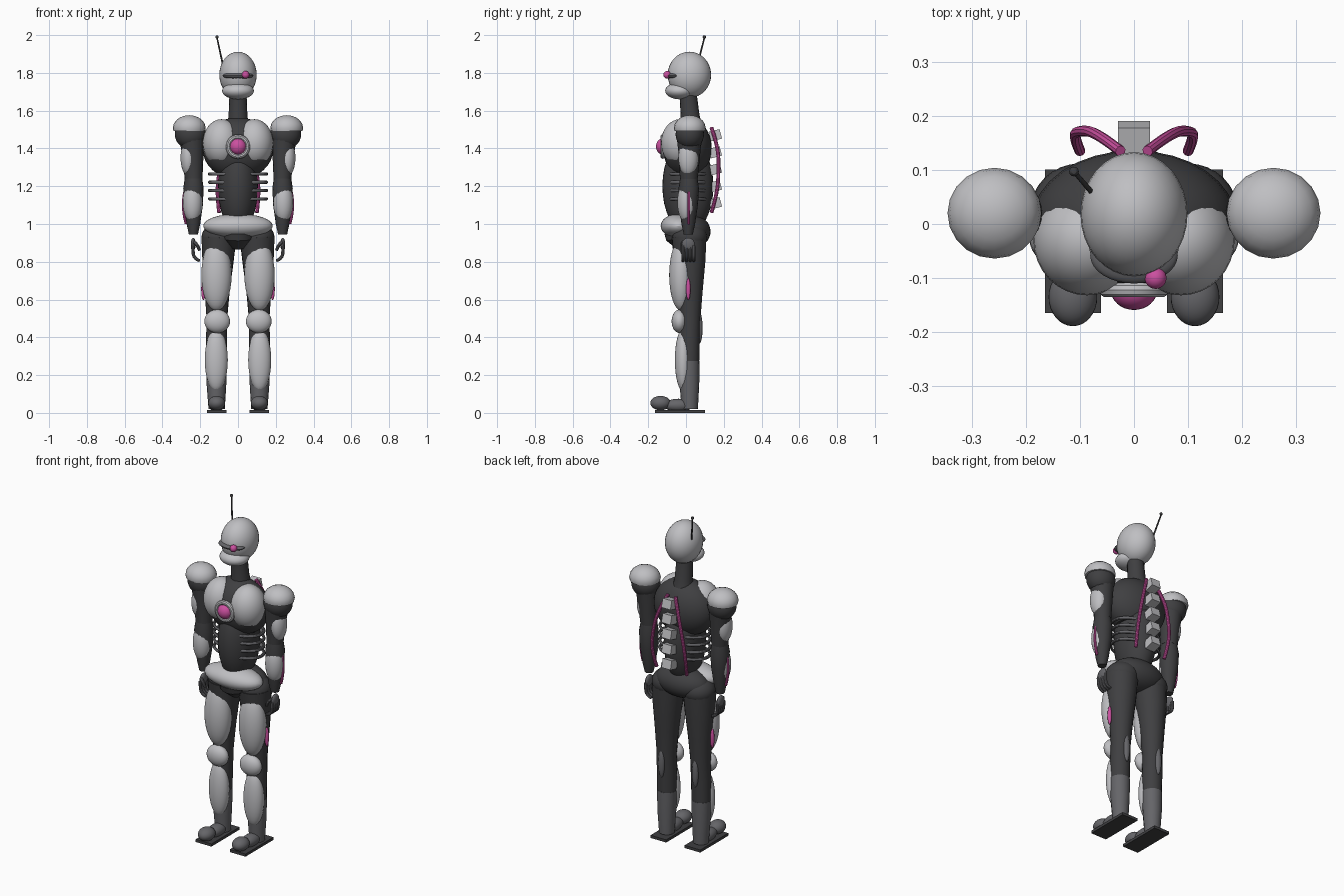
import bpy, bmesh
from mathutils import Matrix, Vector, Euler

cube = bpy.data.objects.get("Cube")
if cube:
    bpy.data.objects.remove(cube, do_unlink=True)


def material(name, r, g, b):
    m = bpy.data.materials.new(name)
    m.use_nodes = True
    m.diffuse_color = (r, g, b, 1)
    m.node_tree.nodes["Principled BSDF"].inputs["Base Color"].default_value = (r, g, b, 1)
    return m


LIGHT = material("light_grey", .52, .52, .54)
MID = material("mid_grey", .13, .13, .14)
DARK = material("dark_grey", .05, .05, .053)
PINK = material("pink", .6, .08, .35)


def finish(name, bm, mat, smooth=True):
    mesh = bpy.data.meshes.new(name)
    bmesh.ops.recalc_face_normals(bm, faces=bm.faces)
    bm.to_mesh(mesh)
    bm.free()
    mesh.materials.append(mat)
    ob = bpy.data.objects.new(name, mesh)
    bpy.context.collection.objects.link(ob)
    if smooth:
        bpy.ops.object.select_all(action="DESELECT")
        ob.select_set(True)
        bpy.context.view_layer.objects.active = ob
        bpy.ops.object.shade_smooth_by_angle()
    return ob


# ellipsoid, optionally cut flat below a height
def blob(name, loc, size, mat, floor=None, segs=32):
    bm = bmesh.new()
    bmesh.ops.create_uvsphere(bm, u_segments=segs, v_segments=segs // 2, radius=1)
    bmesh.ops.transform(bm, matrix=Matrix.LocRotScale(Vector(loc), None, Vector(size)), verts=bm.verts)
    if floor is not None:
        bmesh.ops.bisect_plane(bm, geom=bm.verts[:] + bm.edges[:] + bm.faces[:],
                               plane_co=(0, 0, floor), plane_no=(0, 0, -1), clear_outer=True)
        bmesh.ops.holes_fill(bm, edges=[e for e in bm.edges if e.is_boundary], sides=0)
    return finish(name, bm, mat)


# round tube through points (x, y, z, radius)
def tube(name, points, mat, smooth_path=False, sides=6):
    curve = bpy.data.curves.new(name, "CURVE")
    curve.dimensions = "3D"
    curve.bevel_depth = 1
    curve.bevel_resolution = sides
    curve.use_fill_caps = True
    kind = "NURBS" if smooth_path else "POLY"
    line = curve.splines.new(kind)
    line.points.add(len(points) - 1)
    for p, (x, y, z, r) in zip(line.points, points):
        p.co = (x, y, z, 1)
        p.radius = r
    if smooth_path:
        line.order_u = 3
        line.use_endpoint_u = True
    temp = bpy.data.objects.new(name + "_path", curve)
    bpy.context.collection.objects.link(temp)
    bpy.context.view_layer.update()
    mesh = temp.evaluated_get(bpy.context.evaluated_depsgraph_get()).to_mesh()
    bm = bmesh.new()
    bm.from_mesh(mesh)
    temp.to_mesh_clear()
    bpy.data.objects.remove(temp, do_unlink=True)
    bmesh.ops.remove_doubles(bm, verts=bm.verts, dist=.0001)
    return finish(name, bm, mat)


def box(name, loc, size, mat, tilt=0):
    bm = bmesh.new()
    bmesh.ops.create_cube(bm, size=1)
    m = Matrix.LocRotScale(Vector(loc), Euler((tilt, 0, 0)), Vector(size))
    bmesh.ops.transform(bm, matrix=m, verts=bm.verts)
    return finish(name, bm, mat, False)


# elliptical ring around the z axis, or around y when upright
def ring(name, loc, rx, ry, minor, mat, upright=False):
    bpy.ops.mesh.primitive_torus_add(major_segments=40, minor_segments=10,
                                     major_radius=rx, minor_radius=minor, location=loc)
    ob = bpy.context.object
    ob.name = name
    ob.scale.y = ry / rx
    if upright:
        ob.rotation_euler.x = 1.5708
    ob.data.materials.append(mat)
    bpy.ops.object.shade_smooth_by_angle()


# head
blob("skull", (0, .018, 1.79), (.099, .115, .122), LIGHT)
blob("jaw", (0, -.033, 1.705), (.084, .077, .045), LIGHT)
blob("visor", (0, -.058, 1.785), (.081, .052, .019), MID)
blob("eye", (.04, -.1, 1.79), (.02, .02, .02), PINK)
tube("antenna", [(-.075, .055, 1.82, .005), (-.111, .097, 1.985, .004)], DARK)
blob("antenna_tip", (-.111, .097, 1.99), (.009, .009, .009), DARK, segs=12)
tube("neck", [(0, .025, 1.53, .058), (0, .022, 1.57, .05), (0, .01, 1.7, .045)], DARK)

# torso
blob("chest", (0, .008, 1.40), (.188, .128, .165), DARK, floor=1.27)
blob("abdomen", (0, .01, 1.20), (.105, .135, .25), DARK)
ring("chest_ring", (0, -.122, 1.41), .051, .051, .014, LIGHT, True)
blob("chest_lamp", (0, -.122, 1.41), (.043, .037, .043), PINK)
for i in range(4):
    ring(f"rib_{i + 1}", (0, .01, 1.265 - i * .044), .15, .1, .009, MID)
for i in range(5):
    box(f"vertebra_{i + 1}", (0, .155, 1.47 - i * .09), (.06, .06, .052), LIGHT, .25)

# pelvis
blob("pelvis", (0, .03, .96), (.165, .1, .09), DARK)
blob("hip_plate", (0, -.04, .99), (.184, .094, .064), LIGHT)
tube("groin", [(0, -.025, .96, .09), (0, -.02, .925, .085), (0, -.01, .872, .035)], DARK)

for side, s in (("left", 1), ("right", -1)):
    def at(x, *rest):
        return (s * x, *rest)

    # chest plate and back hose
    blob(f"{side}_chest_plate", at(.087, -.03, 1.43), (.099, .102, .125), LIGHT, floor=1.34)
    tube(f"{side}_back_hose", [at(.025, .135, 1.51, .01), at(.07, .17, 1.41, .01),
                              at(.1, .173, 1.28, .01), at(.113, .165, 1.16, .01),
                              at(.1, .135, 1.06, .01)], PINK, True, 3)

    # arm
    blob(f"{side}_shoulder_pad", at(.258, .02, 1.508), (.087, .084, .068), LIGHT, floor=1.493, segs=20)
    blob(f"{side}_shoulder", at(.252, .02, 1.475), (.082, .075, .08), DARK)
    tube(f"{side}_upper_arm", [at(.245, .018, 1.48, .07), at(.24, .018, 1.38, .058),
                              at(.235, .015, 1.24, .047)], DARK)
    blob(f"{side}_upper_arm_plate", at(.263, .012, 1.35), (.041, .052, .095), LIGHT)
    tube(f"{side}_forearm", [at(.235, .015, 1.27, .042), at(.236, .015, 1.19, .054),
                            at(.236, .013, 1.1, .05), at(.236, .012, 1.0, .036),
                            at(.236, .012, .945, .024)], DARK)
    blob(f"{side}_forearm_plate", at(.24, .004, 1.115), (.052, .05, .11), LIGHT)
    tube(f"{side}_forearm_hose", [at(.278, .015, 1.19, .007), at(.29, .015, 1.15, .007),
                                 at(.29, .015, 1.05, .007), at(.275, .015, 1.0, .007)], PINK, True, 3)

    # hand with curled fingers
    blob(f"{side}_palm", at(.237, .012, .893), (.013, .034, .034), MID, segs=20)
    for i in range(4):
        y = -.016 + i * .019
        tube(f"{side}_finger_{i + 1}", [at(.238, y, .885, .01), at(.24, y, .84, .009),
                                       at(.222, y, .812, .009), at(.202, y, .806, .008)], MID, True, 3)
    tube(f"{side}_thumb", [at(.235, -.015, .905, .009), at(.215, -.026, .895, .009),
                          at(.204, -.02, .86, .008)], MID, True, 3)

    # leg
    blob(f"{side}_hip", at(.1, .02, .93), (.093, .092, .075), DARK)
    tube(f"{side}_leg", [at(.101, .016, .93, .093), at(.106, .02, .8, .083), at(.11, .022, .65, .067),
                        at(.112, .022, .5, .055), at(.113, .018, .4, .056), at(.114, .016, .26, .054)], DARK)
    blob(f"{side}_thigh_plate", at(.114, -.025, .73), (.08, .064, .19), LIGHT)
    blob(f"{side}_thigh_light", at(.183, .012, .655), (.012, .012, .058), PINK, segs=16)
    blob(f"{side}_knee", at(.11, -.035, .485), (.068, .041, .062), LIGHT)
    blob(f"{side}_calf_plate", at(.112, .07, .45), (.02, .018, .085), MID, segs=20)
    blob(f"{side}_shin_plate", at(.115, -.015, .28), (.061, .044, .165), LIGHT)
    tube(f"{side}_ankle", [at(.114, .016, .275, .056), at(.114, .018, .15, .052),
                          at(.113, .02, .02, .043)], MID)

    # foot
    blob(f"{side}_instep", at(.113, -.04, .04), (.04, .075, .035), MID)
    blob(f"{side}_toe", at(.113, -.135, .052), (.045, .054, .038), MID)
    box(f"{side}_sole", at(.113, -.032, .008), (.104, .265, .016), DARK)
